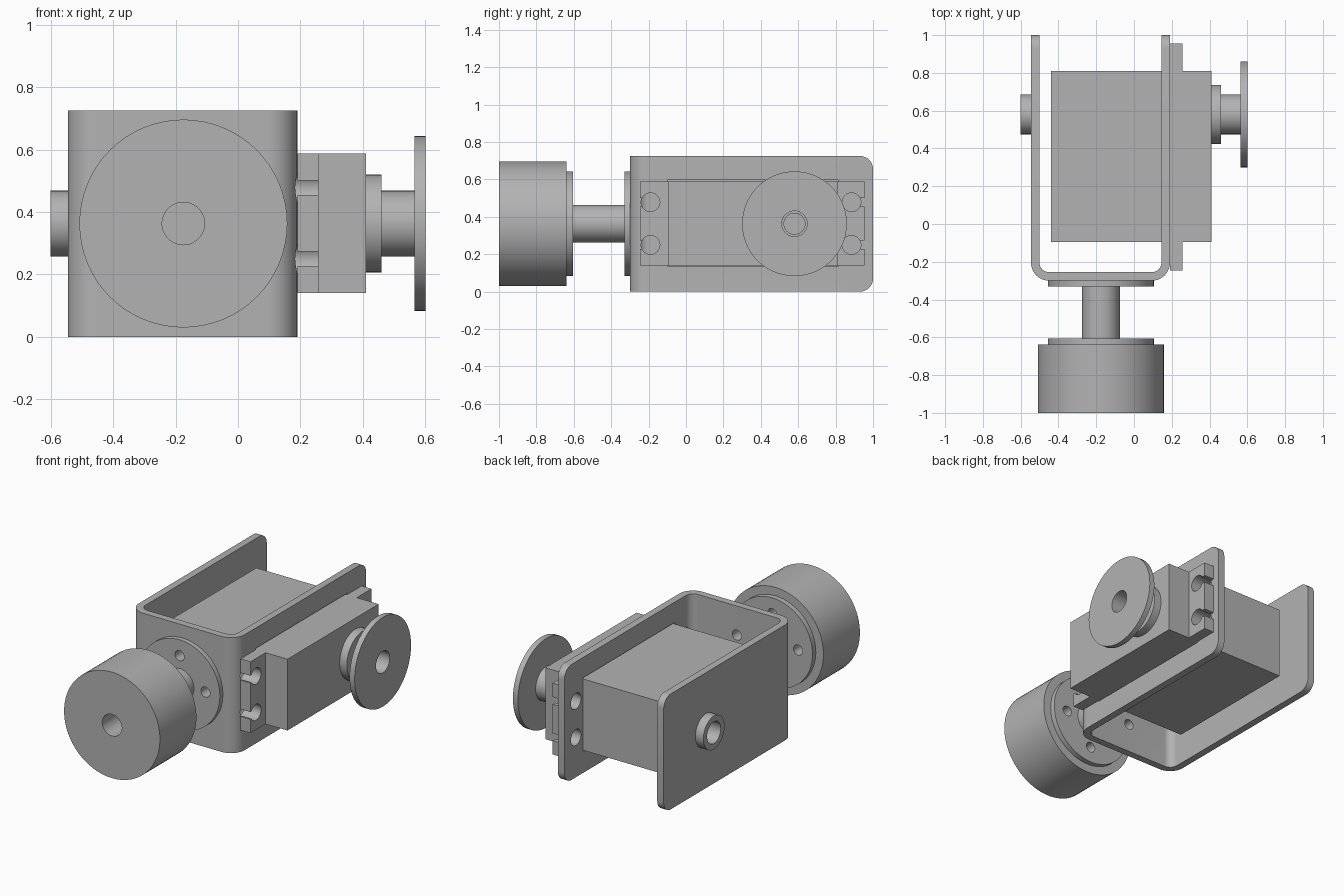
import bpy, bmesh
from math import pi, sin, cos
from mathutils import Matrix, Vector

if "Cube" in bpy.data.objects:
    bpy.data.objects.remove(bpy.data.objects["Cube"])

grey = bpy.data.materials.new("plain grey")
grey.use_nodes = True
grey.diffuse_color = (0.45, 0.45, 0.45, 1)
grey.node_tree.nodes["Principled BSDF"].inputs["Base Color"].default_value = (0.45, 0.45, 0.45, 1)

MID_Z = 0.363          # height of every rotation axis
WHEEL_X = -0.175       # x of the front axis
HORN_Y = 0.58          # y of the side axis
HOLE = 0.068           # radius of the centre bores


def finish(name, bm):
    bmesh.ops.recalc_face_normals(bm, faces=bm.faces)
    mesh = bpy.data.meshes.new(name)
    bm.to_mesh(mesh)
    bm.free()
    mesh.materials.append(grey)
    obj = bpy.data.objects.new(name, mesh)
    bpy.context.collection.objects.link(obj)
    return obj


def box(name, low, high):
    bm = bmesh.new()
    bmesh.ops.create_cube(bm, size=1)
    low, high = Vector(low), Vector(high)
    for v in bm.verts:
        v.co = (low + high) / 2 + v.co * (high - low)
    return finish(name, bm)


def lathe(name, axis, profile, centre=None, steps=64):
    """Turn (radius, distance) points about a line along x or y."""
    bm = bmesh.new()
    chain = [bm.verts.new((r, 0, t)) for r, t in profile]
    edges = [bm.edges.new(pair) for pair in zip(chain, chain[1:])]
    bmesh.ops.spin(bm, geom=chain + edges, axis=(0, 0, 1), cent=(0, 0, 0),
                   angle=2 * pi, steps=steps)
    bmesh.ops.remove_doubles(bm, verts=bm.verts, dist=1e-4)
    if axis == "y":
        turn = Matrix.Rotation(-pi / 2, 4, "X")
        place = centre or (WHEEL_X, 0, MID_Z)
    else:
        turn = Matrix.Rotation(pi / 2, 4, "Y")
        place = centre or (0, HORN_Y, MID_Z)
    bm.transform(Matrix.Translation(place) @ turn)
    return finish(name, bm)


def rod(axis, radius, start, end, centre=None, name="cutter"):
    return lathe(name, axis, [(0, start), (radius, start), (radius, end), (0, end)], centre, 40)


def cut(obj, cutters):
    for cutter in cutters:
        mod = obj.modifiers.new("cut", "BOOLEAN")
        mod.operation, mod.solver, mod.object = "DIFFERENCE", "EXACT", cutter
    bpy.context.view_layer.update()
    graph = bpy.context.evaluated_depsgraph_get()
    mesh = bpy.data.meshes.new_from_object(obj.evaluated_get(graph))
    obj.modifiers.clear()
    obj.data = mesh
    for cutter in cutters:
        bpy.data.objects.remove(cutter)


def bolt_circle(start, end):
    return [rod("y", 0.032, start, end, (WHEEL_X + dx, 0, MID_Z + dz))
            for dx, dz in ((0.18, 0), (-0.18, 0), (0, 0.18), (0, -0.18))]


SCREWS = [(y, z) for y in (-0.19, 0.885) for z in (0.25, 0.478)]

# U-shaped bracket with rounded bends and rounded arm tips
left, right, front, back, wall, height = -0.545, 0.19, -0.30, 1.0, 0.045, 0.725


def u_path(inset, radius):
    x0, x1, y0 = left + inset, right - inset, front + inset
    points = [(x0, back)]
    for cx, start in ((x0 + radius, pi), (x1 - radius, 1.5 * pi)):
        for i in range(13):
            a = start + i * pi / 24
            points.append((cx + radius * cos(a), y0 + radius + radius * sin(a)))
    return points + [(x1, back)]


bm = bmesh.new()
outline = u_path(0, 0.095) + u_path(wall, 0.05)[::-1]
base = bm.faces.new([bm.verts.new((x, y, 0)) for x, y in outline])
top = bmesh.ops.extrude_face_region(bm, geom=[base])
bmesh.ops.translate(bm, vec=(0, 0, height),
                    verts=[g for g in top["geom"] if isinstance(g, bmesh.types.BMVert)])
tips = [e for e in bm.edges if all(v.co.y > back - 0.001 for v in e.verts)
        and abs(e.verts[0].co.z - e.verts[1].co.z) < 0.001]
bmesh.ops.bevel(bm, geom=tips, offset=0.07, segments=8, profile=0.5, affect="EDGES")
bracket = finish("bracket", bm)
cut(bracket, bolt_circle(-0.4, -0.2)
    + [rod("x", 0.05, 0.1, 0.3, (0, y, z)) for y, z in SCREWS]
    + [box("cutter", (0.1, -0.1, 0.135), (0.3, 0.815, 0.597)),
       rod("x", HOLE, -0.7, -0.47)])

# Servo body and its mounting ears with open screw slots
box("servo_body", (-0.44, -0.095, 0.14), (0.41, 0.81, 0.588))
for name, y0, y1 in (("front_ear", -0.245, -0.095), ("back_ear", 0.81, 0.955)):
    ear = box(name, (0.19, y0, 0.14), (0.258, y1, 0.588))
    cutters = []
    for y, z in SCREWS:
        if y0 < y < y1:
            cutters.append(rod("x", 0.05, 0.1, 0.3, (0, y, z)))
            outer = y - 0.2 if y < 0 else y + 0.2
            cutters.append(box("cutter", (0.1, min(y, outer), z - 0.023),
                               (0.3, max(y, outer), z + 0.023)))
    cut(ear, cutters)

# Servo output: collar, shaft and bored horn disc
rod("x", 0.157, 0.41, 0.46, name="output_collar")
lathe("output_horn", "x", [(0, 0.47), (0.056, 0.47), (0.056, 0.5), (HOLE, 0.5), (HOLE, 0.60),
                           (0.28, 0.60), (0.28, 0.565), (0.105, 0.565), (0.105, 0.46), (0, 0.46)])

# Hollow bushing on the opposite arm
lathe("pivot_bushing", "x", [(HOLE, -0.60), (0.105, -0.60), (0.105, -0.545),
                             (HOLE, -0.545), (HOLE, -0.60)])

# Front wheel with stepped back, shaft and bolted plate
wheel = lathe("wheel", "y", [(0, -0.75), (HOLE, -0.75), (HOLE, -1), (0.333, -1), (0.333, -0.638),
                             (0.28, -0.638), (0.28, -0.605), (0, -0.605)])
cut(wheel, bolt_circle(-0.72, -0.5))
rod("y", 0.1, -0.605, -0.33, name="wheel_shaft")
plate = lathe("bolted_plate", "y", [(0, -0.33), (0.28, -0.33), (0.28, -0.30), (0, -0.30)])
cut(plate, bolt_circle(-0.4, -0.2))

# Smooth the round surfaces, keep the edges crisp
bpy.ops.object.select_all(action="DESELECT")
for obj in bpy.context.collection.objects:
    if obj.type == "MESH":
        obj.select_set(True)
        bpy.context.view_layer.objects.active = obj
bpy.ops.object.shade_smooth_by_angle(angle=0.5)
